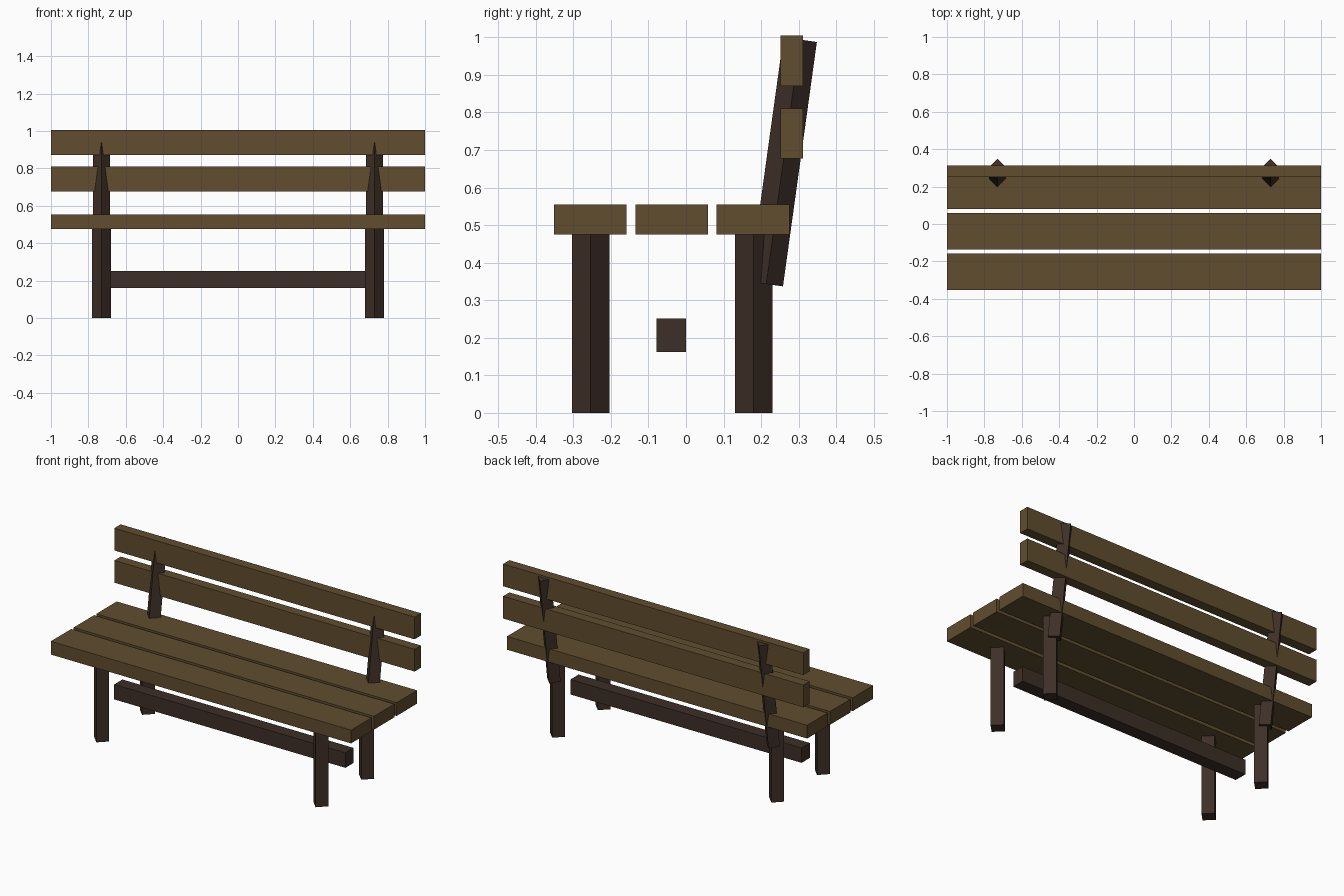
import bpy
import math

if "Cube" in bpy.data.objects:
    bpy.data.objects.remove(bpy.data.objects["Cube"])


def material(name, rgb):
    m = bpy.data.materials.new(name)
    m.diffuse_color = (*rgb, 1.0)
    m.use_nodes = True
    m.node_tree.nodes["Principled BSDF"].inputs["Base Color"].default_value = m.diffuse_color
    return m


WOOD = material("brown wood", (0.118, 0.075, 0.028))
DARK = material("dark brown wood", (0.048, 0.029, 0.020))


def beam(name, x_half, y0, y1, z0, z1, mat):
    """Box centred on x = 0."""
    bpy.ops.mesh.primitive_cube_add(size=1, location=(0, (y0 + y1) / 2, (z0 + z1) / 2))
    ob = bpy.context.object
    ob.name = name
    ob.scale = (2 * x_half, y1 - y0, z1 - z0)
    bpy.ops.object.transform_apply(location=False, rotation=False, scale=True)
    ob.data.materials.append(mat)


def post(name, x, y, z, radius, length, tilt=0.0):
    """Four-sided post with its corners facing front, back and sides."""
    bpy.ops.mesh.primitive_cylinder_add(vertices=4, radius=radius, depth=length,
                                        location=(x, y, z), rotation=(-tilt, 0, 0))
    ob = bpy.context.object
    ob.name = name
    ob.data.materials.append(DARK)


# Seat planks
for i, y in enumerate((-0.255, -0.038, 0.178)):
    beam(f"seat_plank_{i + 1}", 1.0, y - 0.097, y + 0.097, 0.475, 0.555, WOOD)

# Backrest slats
for name, z in (("lower", 0.677), ("upper", 0.871)):
    beam(f"back_slat_{name}", 1.0, 0.252, 0.312, z, z + 0.134, WOOD)

# Stretcher under the seat
beam("stretcher", 0.77, -0.078, 0.0, 0.162, 0.252, DARK)

# Legs and leaning back supports on both sides
for side, x in (("left", -0.73), ("right", 0.73)):
    post(f"front_leg_{side}", x, -0.254, 0.24, 0.05, 0.48)
    post(f"rear_leg_{side}", x, 0.18, 0.24, 0.05, 0.48)
    post(f"back_support_{side}", x, 0.2588, 0.6685, 0.045, 0.657, math.radians(7.9))
